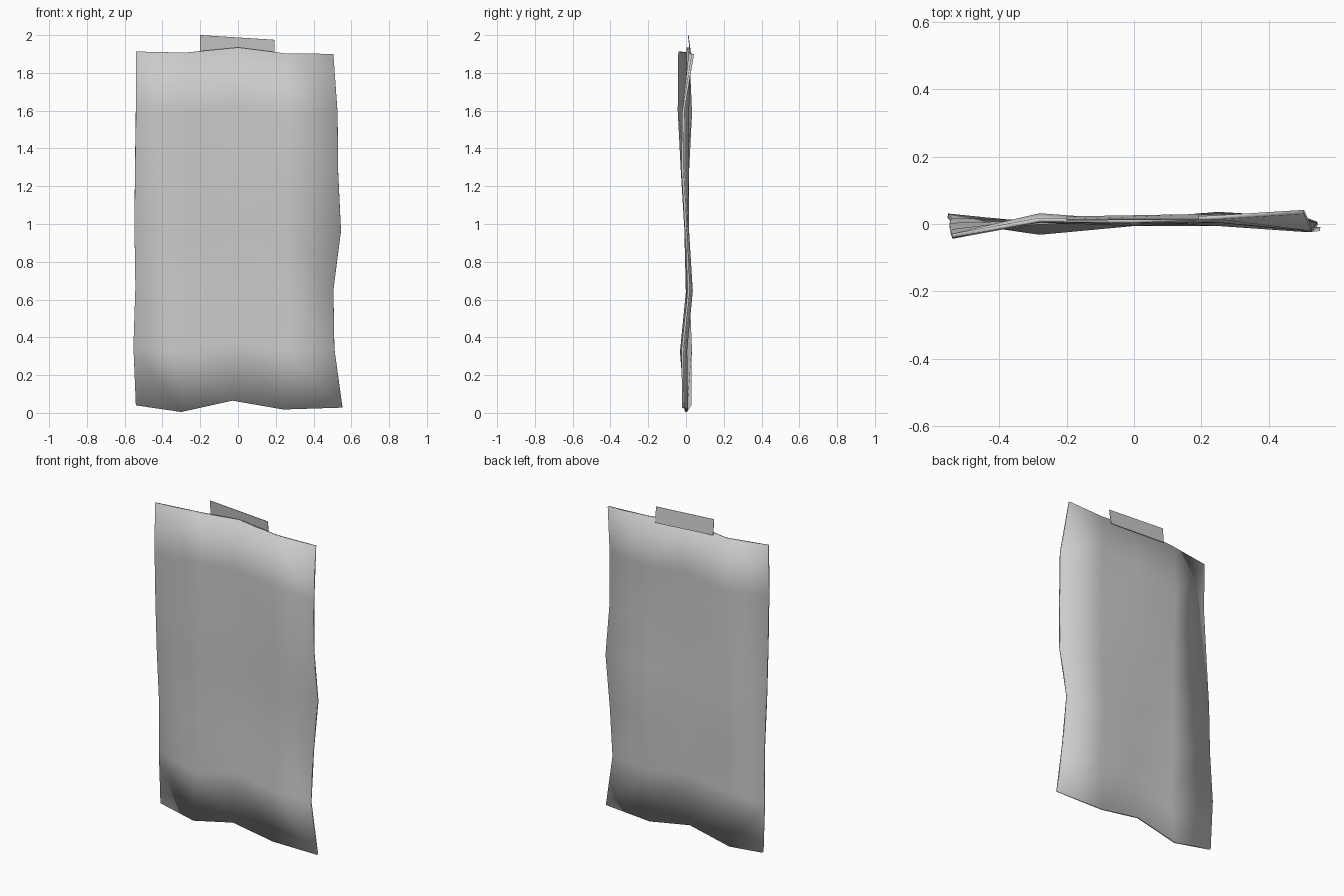
import bpy


def sheet(name, rows, thickness):
    # Grid surface from rows of (x, y, z), given body by a solidify modifier
    cols = len(rows[0])
    verts = [p for row in rows for p in row]
    faces = []
    for r in range(len(rows) - 1):
        for c in range(cols - 1):
            a = r * cols + c
            faces.append((a, a + cols, a + cols + 1, a + 1))
    mesh = bpy.data.meshes.new(name)
    mesh.from_pydata(verts, [], faces)
    obj = bpy.data.objects.new(name, mesh)
    bpy.context.collection.objects.link(obj)
    if thickness:
        mod = obj.modifiers.new("thickness", 'SOLIDIFY')
        mod.thickness = thickness
        mod.offset = 0
    return obj


# Outline of the crumpled sheet: side edges (top to bottom), top and bottom edges
left_x = [-0.54, -0.54, -0.545, -0.548, -0.543, -0.553, -0.54]
right_x = [0.505, 0.527, 0.53, 0.545, 0.505, 0.51, 0.553]
mid_x = [-0.28, 0.0, 0.25]
top_z = [1.913, 1.907, 1.935, 1.903, 1.90]
bottom_z = [0.04, 0.005, 0.065, 0.018, 0.028]
# Ripple depth per row
depth = [
    [-0.035, 0.012, 0.009, 0.02, 0.036],
    [-0.038, 0.026, 0.005, 0.01, -0.015],
    [-0.022, 0.01, 0.0, 0.01, -0.018],
    [-0.003, 0.005, 0.008, 0.01, 0.0],
    [0.012, 0.005, 0.01, 0.03, 0.015],
    [0.025, -0.026, 0.0, 0.0, -0.018],
    [0.022, 0.0, 0.0, 0.005, -0.015],
]

rows = []
for r in range(7):
    xs = [left_x[r], *mid_x, right_x[r]]
    if r == 6:
        xs[1:4] = [-0.30, -0.03, 0.24]
    zs = [t + (b - t) * r / 6 for t, b in zip(top_z, bottom_z)]
    rows.append(list(zip(xs, depth[r], zs)))

paper = sheet("hanging_sheet", rows, 0.012)
for poly in paper.data.polygons:
    poly.use_smooth = True

# Flat tape tab behind the top edge
sheet("top_tab", [[(-0.2, 0.012, 2.0), (0.193, 0.014, 1.975)],
                  [(-0.2, 0.021, 1.905), (0.193, 0.028, 1.88)]], 0.003)
